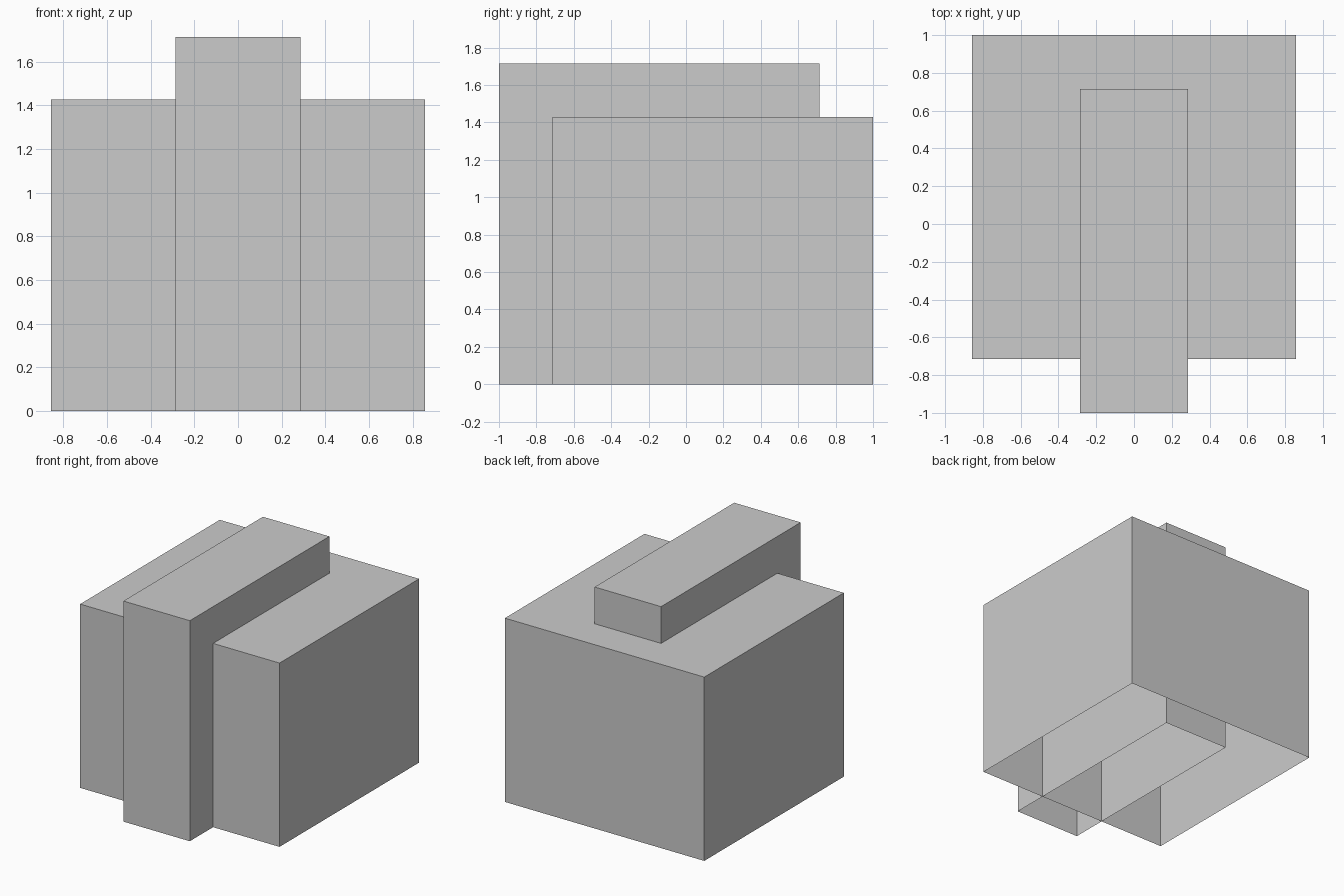
import bpy
import bmesh
from mathutils import Matrix, Vector

if "Cube" in bpy.data.objects:
    bpy.data.objects.remove(bpy.data.objects["Cube"])

U = 2 / 7  # model grid unit


def open_box(name, x, y, z):
    """Box shell with no underside, spanning the given ranges in grid units."""
    spans = (x, y, z)
    size = [(b - a) * U for a, b in spans]
    centre = Vector([(a + b) / 2 * U for a, b in spans])
    bm = bmesh.new()
    bmesh.ops.create_cube(bm, size=1, matrix=Matrix.Translation(centre) @ Matrix.Diagonal((*size, 1)))
    bm.normal_update()
    underside = [f for f in bm.faces if f.normal.z < -0.5]
    bmesh.ops.delete(bm, geom=underside, context='FACES_ONLY')
    mesh = bpy.data.meshes.new(name)
    bm.to_mesh(mesh)
    bm.free()
    obj = bpy.data.objects.new(name, mesh)
    bpy.context.collection.objects.link(obj)
    return obj


# Wide main block
open_box("main_block", (-3, 3), (-2.5, 3.5), (0, 5))

# Narrow centre block, standing proud at the front and top
open_box("centre_ridge", (-1, 1), (-3.5, 2.5), (0, 6))
